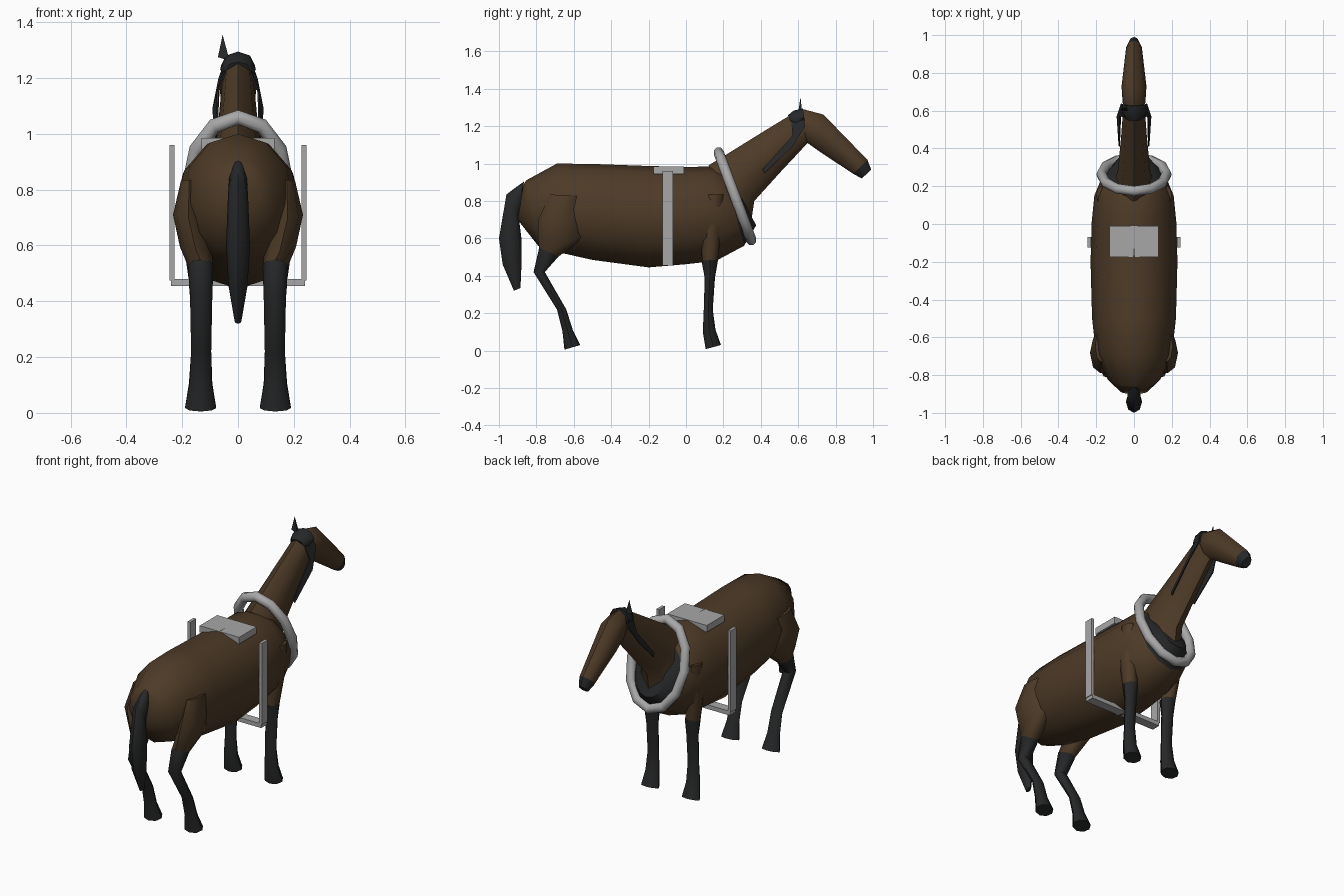
import bpy, bmesh, math
from mathutils import Vector


def material(name, r, g, b):
    m = bpy.data.materials.new(name)
    m.diffuse_color = (r, g, b, 1)
    return m


BROWN = material("brown coat", 0.075, 0.043, 0.02)
DARK = material("dark hair", 0.019, 0.02, 0.021)
GREY = material("grey harness", 0.39, 0.39, 0.39)


def finish(name, bm, mats, smooth=True, rule=None):
    bmesh.ops.recalc_face_normals(bm, faces=bm.faces)
    if rule:
        for f in bm.faces:
            f.material_index = int(rule(f.calc_center_median()))
    me = bpy.data.meshes.new(name)
    bm.to_mesh(me)
    bm.free()
    ob = bpy.data.objects.new(name, me)
    bpy.context.collection.objects.link(ob)
    for m in mats:
        me.materials.append(m)
    if smooth:
        bpy.ops.object.select_all(action='DESELECT')
        ob.select_set(True)
        bpy.context.view_layer.objects.active = ob
        bpy.ops.object.shade_smooth_by_angle(angle=math.radians(50))
    return ob


def loft(name, sections, mats, sides=10, cx=0.0, rule=None):
    """Skin of rings; each section is top y, top z, bottom y, bottom z, half width[, x]."""
    bm = bmesh.new()
    rings = []
    for ty, tz, by, bz, hw, *x in sections:
        mx = x[0] if x else cx
        ring = []
        for i in range(sides):
            a = 2 * math.pi * i / sides
            t = (1 - math.cos(a)) / 2
            ring.append(bm.verts.new((mx + hw * math.sin(a),
                                      ty + (by - ty) * t, tz + (bz - tz) * t)))
        rings.append(ring)
    for p, q in zip(rings, rings[1:]):
        for i in range(sides):
            j = (i + 1) % sides
            bm.faces.new((p[i], p[j], q[j], q[i]))
    bm.faces.new(rings[0])
    bm.faces.new(rings[-1])
    return finish(name, bm, mats, rule=rule)


def box(name, x0, x1, y0, y1, z0, z1):
    bm = bmesh.new()
    bmesh.ops.create_cube(bm, size=1)
    for v in bm.verts:
        v.co = ((x0 + x1) / 2 + v.co.x * (x1 - x0), (y0 + y1) / 2 + v.co.y * (y1 - y0),
                (z0 + z1) / 2 + v.co.z * (z1 - z0))
    return finish(name, bm, [GREY], smooth=False)


# Barrel of the body, dark on the chest in front of the collar
loft("body", [
    (-0.87, 0.885, -0.90, 0.70, 0.075),
    (-0.855, 0.91, -0.79, 0.56, 0.14),
    (-0.69, 1.0, -0.70, 0.53, 0.20),
    (-0.50, 0.998, -0.50, 0.485, 0.222),
    (-0.20, 0.987, -0.20, 0.445, 0.230),
    (0.02, 0.982, 0.00, 0.462, 0.224),
    (0.14, 0.985, 0.16, 0.48, 0.21),
    (0.21, 0.95, 0.31, 0.56, 0.165),
    (0.28, 0.85, 0.375, 0.67, 0.09)],
    [BROWN, DARK], sides=12, rule=lambda c: c.y > 0.26)

# Neck and head
loft("neck", [
    (0.12, 0.99, 0.35, 0.70, 0.10),
    (0.21, 1.045, 0.365, 0.80, 0.085),
    (0.42, 1.175, 0.51, 0.96, 0.068),
    (0.60, 1.285, 0.65, 1.11, 0.056)], [BROWN], sides=8)
loft("head", [
    (0.60, 1.28, 0.63, 1.11, 0.045),
    (0.63, 1.29, 0.65, 1.11, 0.06),
    (0.735, 1.262, 0.72, 1.06, 0.066),
    (0.97, 1.02, 0.895, 0.945, 0.042)], [BROWN], sides=8)
loft("muzzle", [
    (0.97, 1.02, 0.895, 0.945, 0.043),
    (0.99, 0.968, 0.94, 0.92, 0.026)], [DARK], sides=8)

# Mane: a crest behind the poll, a flap hanging down each side
loft("mane_crest", [
    (0.545, 1.258, 0.57, 1.20, 0.045),
    (0.575, 1.283, 0.60, 1.18, 0.064),
    (0.625, 1.295, 0.638, 1.20, 0.060)], [DARK], sides=8)
for side, label in ((-1, "left"), (1, "right")):
    bm = bmesh.new()
    outline = [(0.03, 0.56, 1.25), (0.035, 0.62, 1.28), (0.064, 0.637, 1.20),
               (0.086, 0.57, 1.09), (0.076, 0.42, 0.95), (0.074, 0.41, 0.97),
               (0.070, 0.57, 1.15)]
    vs = [bm.verts.new((side * x, y, z)) for x, y, z in outline]
    face = bm.faces.new(vs)
    ext = bmesh.ops.extrude_face_region(bm, geom=[face])["geom"]
    for v in ext:
        if isinstance(v, bmesh.types.BMVert):
            v.co.x += side * 0.006
    finish("mane_flap_" + label, bm, [DARK], smooth=False)

# Single upright ear spike
bm = bmesh.new()
base = [bm.verts.new(p) for p in ((-0.072, 0.605, 1.275), (-0.03, 0.598, 1.262),
                                  (-0.035, 0.622, 1.268))]
tip = bm.verts.new((-0.055, 0.612, 1.355))
bm.faces.new(base)
for i in range(3):
    bm.faces.new((base[i], base[(i + 1) % 3], tip))
finish("ear", bm, [DARK], smooth=False)

# Tail
loft("tail", [
    (-0.865, 0.905, -0.875, 0.86, 0.018),
    (-0.90, 0.88, -0.87, 0.80, 0.032),
    (-0.96, 0.835, -0.895, 0.72, 0.036),
    (-1.00, 0.60, -0.88, 0.60, 0.043),
    (-0.98, 0.46, -0.88, 0.45, 0.034),
    (-0.92, 0.32, -0.885, 0.335, 0.012)], [DARK], sides=8)

# Legs
for side, label in ((-1, "left"), (1, "right")):
    def limb(name, rows, mat):
        loft(name + "_" + label, [(*r[:5], side * r[5]) for r in rows], [mat], sides=8)

    limb("rear_thigh", [
        (-0.56, 0.825, -0.73, 0.835, 0.03, 0.175),
        (-0.575, 0.72, -0.79, 0.70, 0.055, 0.178),
        (-0.54, 0.61, -0.79, 0.58, 0.058, 0.150),
        (-0.685, 0.50, -0.785, 0.55, 0.044, 0.135)], BROWN)
    limb("rear_shin", [
        (-0.68, 0.505, -0.785, 0.55, 0.046, 0.134),
        (-0.755, 0.42, -0.815, 0.42, 0.040, 0.132),
        (-0.64, 0.22, -0.69, 0.22, 0.036, 0.132),
        (-0.605, 0.11, -0.66, 0.10, 0.040, 0.134),
        (-0.565, 0.03, -0.65, 0.005, 0.056, 0.134)], DARK)
    limb("front_thigh", [
        (0.20, 0.835, 0.11, 0.835, 0.025, 0.175),
        (0.185, 0.63, 0.08, 0.65, 0.045, 0.155),
        (0.17, 0.48, 0.085, 0.48, 0.042, 0.135)], BROWN)
    limb("front_shin", [
        (0.172, 0.49, 0.083, 0.48, 0.044, 0.134),
        (0.155, 0.39, 0.10, 0.39, 0.038, 0.132),
        (0.143, 0.22, 0.095, 0.22, 0.036, 0.132),
        (0.158, 0.11, 0.09, 0.10, 0.042, 0.134),
        (0.187, 0.03, 0.105, 0.008, 0.056, 0.134)], DARK)

# Collar: tilted tube ring with a crease at the top
bm = bmesh.new()
N, M, R = 12, 8, 0.028
centre = Vector((0, 0.262, 0.825))
up = Vector((0, -0.35, 0.94)).normalized()
out = Vector((0, 0.94, 0.35)).normalized()
rings = []
for i in range(N):
    a = 2 * math.pi * i / N
    radial = Vector((math.sin(a), 0, 0)) + up * math.cos(a)
    mid = centre + Vector((0.172 * math.sin(a), 0, 0)) + up * (0.25 * math.cos(a))
    rings.append([bm.verts.new(mid + R * (radial * math.cos(b) + out * math.sin(b)))
                  for b in (2 * math.pi * k / M for k in range(M))])
for i in range(N):
    p, q = rings[i], rings[(i + 1) % N]
    for k in range(M):
        bm.faces.new((p[k], p[(k + 1) % M], q[(k + 1) % M], q[k]))
finish("collar", bm, [GREY])

# Back pad and the frame that hangs around the belly
box("back_pad", -0.13, 0.13, -0.175, -0.01, 0.945, 0.985)
box("frame_left", -0.245, -0.227, -0.125, -0.07, 0.475, 0.96)
box("frame_right", 0.227, 0.245, -0.125, -0.07, 0.475, 0.96)
box("frame_bottom", -0.24, 0.24, -0.125, -0.07, 0.455, 0.48)
